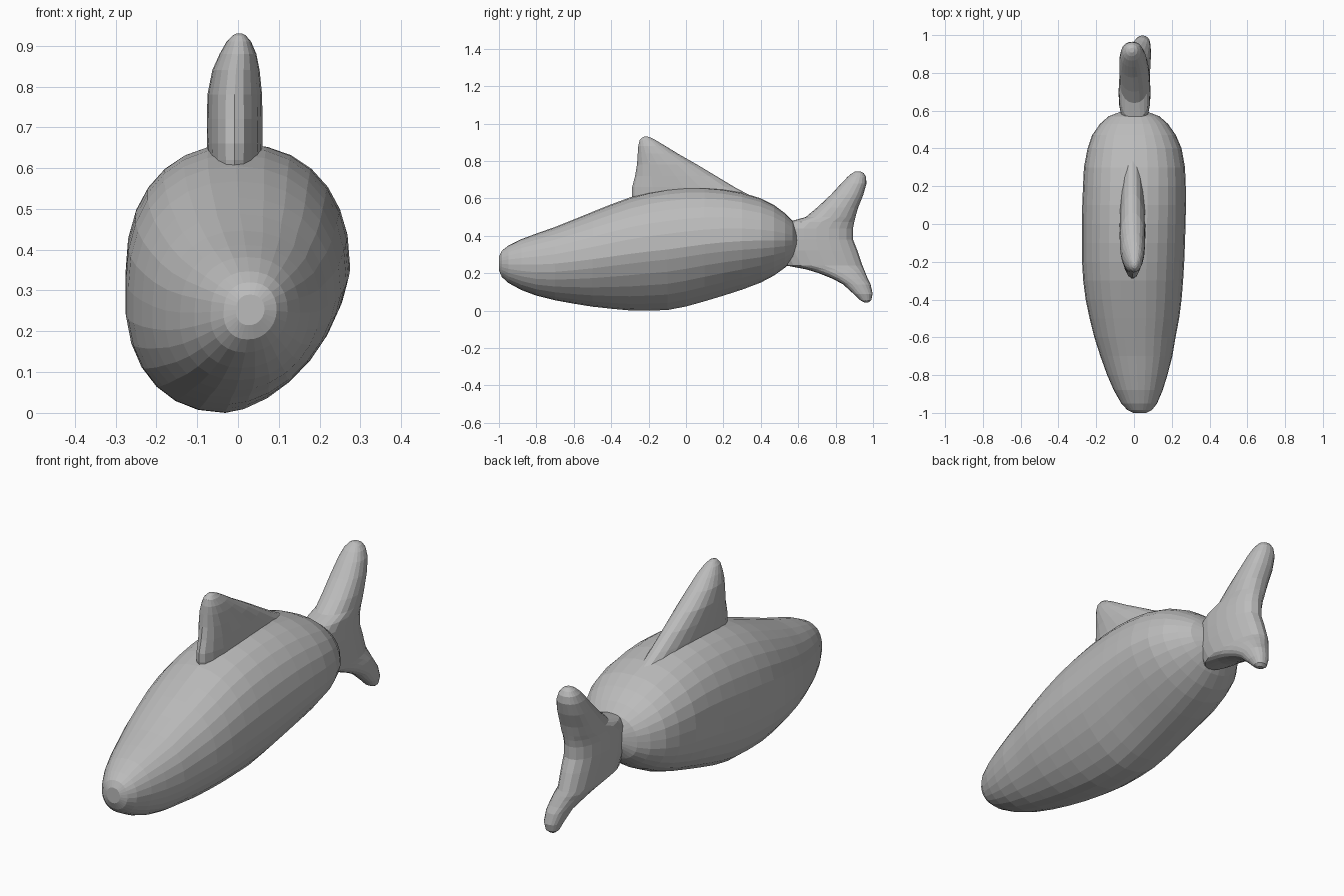
import bpy, bmesh, math

grey = bpy.data.materials.new("plain grey")
grey.diffuse_color = (0.5, 0.5, 0.5, 1)


def spow(v, p):
    return math.copysign(abs(v) ** p, v)


def loft(name, rings):
    """Skin a list of rings and cap both ends."""
    bm = bmesh.new()
    vs = [[bm.verts.new(p) for p in r] for r in rings]
    n = len(rings[0])
    for a, b in zip(vs, vs[1:]):
        for i in range(n):
            j = (i + 1) % n
            bm.faces.new((a[i], a[j], b[j], b[i]))
    bm.faces.new(vs[0])
    bm.faces.new(vs[-1])
    bmesh.ops.recalc_face_normals(bm, faces=bm.faces)
    me = bpy.data.meshes.new(name)
    bm.to_mesh(me)
    bm.free()
    me.materials.append(grey)
    ob = bpy.data.objects.new(name, me)
    bpy.context.collection.objects.link(ob)
    return ob


def fin(name, slices, n=20, power=0.9):
    """Loft of level slices: z, front y, rear y, half thickness, centre x."""
    rings = []
    for z, y0, y1, w, cx in slices:
        ring = []
        for i in range(n):
            t = 2 * math.pi * i / n
            ring.append((cx + w * spow(math.sin(t), power),
                         (y0 + y1) / 2 + (y1 - y0) / 2 * spow(math.cos(t), power), z))
        rings.append(ring)
    return loft(name, rings)


# body stations: y, bottom z, top z, left x, right x
stations = [
    (-1.0, .215, .29, -.005, .065), (-.985, .18, .32, -.035, .095), (-.95, .148, .347, -.067, .122),
    (-.88, .11, .382, -.107, .152), (-.8, .08, .412, -.142, .177), (-.7, .055, .447, -.178, .203),
    (-.6, .037, .487, -.21, .22), (-.5, .021, .528, -.235, .239), (-.4, .01, .568, -.256, .252),
    (-.3, .001, .605, -.269, .26), (-.2, 0, .632, -.275, .266), (-.1, .003, .65, -.276, .27),
    (0, .022, .659, -.276, .273), (.1, .05, .659, -.274, .275), (.2, .08, .65, -.27, .274),
    (.3, .112, .631, -.265, .27), (.4, .15, .6, -.246, .252), (.47, .187, .565, -.222, .222),
    (.53, .23, .52, -.18, .18), (.57, .27, .48, -.135, .135), (.595, .32, .43, -.07, .07),
    (.602, .36, .395, -.025, .025)]
rings = []
N = 28
for y, z0, z1, x0, x1 in stations:
    h, w = (z1 - z0) / 2, (x1 - x0) / 2
    mid = max(0, 1 - (abs(y + .05) / .75) ** 2)
    ring = []
    for i in range(N):
        t = 2 * math.pi * i / N
        c, s = math.cos(t), math.sin(t)
        # full back, rounded left belly, flattened right belly
        if s > 0:
            p = .9
        elif c > 0:
            p = .93 + .27 * mid
        else:
            p = .93
        lean = .1 * w * max(0, -s)
        ring.append(((x0 + x1) / 2 + w * spow(c, p) - lean, y, (z0 + z1) / 2 + h * spow(s, p)))
    rings.append(ring)
loft("body", rings)

# dorsal fin
fin("dorsal_fin", [
    (.54, -.28, .40, .066, -.008), (.62, -.29, .335, .067, -.008), (.66, -.288, .26, .068, -.008),
    (.72, -.272, .16, .068, -.008), (.78, -.262, .06, .067, -.008), (.84, -.258, -.045, .058, -.005),
    (.88, -.255, -.11, .045, 0), (.91, -.248, -.16, .03, .002), (.925, -.235, -.19, .016, .003),
    (.93, -.222, -.205, .007, .003)], power=.95)

# forked tail fin
fin("tail_fin", [
    (.043, .955, .975, .015, .045), (.055, .932, .99, .03, .045), (.09, .895, .998, .042, .045),
    (.14, .84, .987, .052, .038), (.17, .785, .972, .061, .028), (.20, .71, .96, .069, .018),
    (.22, .645, .952, .074, .01), (.24, .54, .944, .078, .005), (.32, .5, .917, .083, .004),
    (.38, .5, .893, .085, .003), (.44, .5, .893, .084, .003), (.475, .55, .9, .082, .003),
    (.50, .64, .906, .08, .002), (.55, .70, .92, .078, 0), (.62, .775, .948, .072, -.006),
    (.68, .83, .965, .06, -.01), (.715, .864, .962, .046, -.012), (.735, .888, .95, .03, -.012),
    (.745, .907, .932, .012, -.012)])
